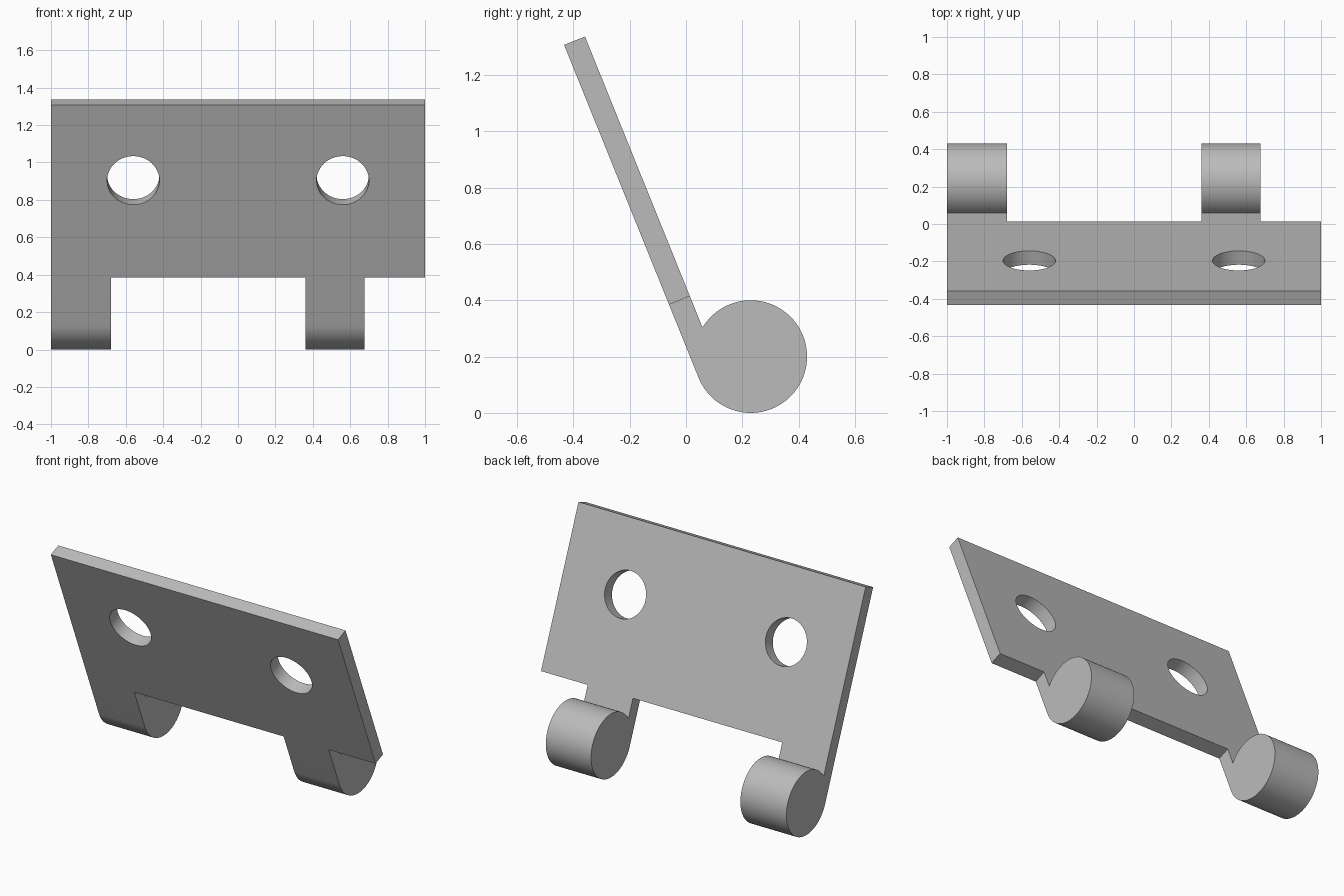
import bpy, bmesh, math
from mathutils import Vector, Matrix

cube = bpy.data.objects.get("Cube")
if cube:
    bpy.data.objects.remove(cube)

# Shared dimensions: barrel axis, barrel radius, plate thickness, plate tilt
CENTRE = Vector((0, 0.23, 0.2))
RADIUS, THICK = 0.2, 0.08
TILT = math.radians(22)
UP = Vector((0, -math.sin(TILT), math.cos(TILT)))
BACK = Vector((0, math.cos(TILT), math.sin(TILT)))
STEP, TOP = 0.28, 1.275      # distances along the plate from the barrel axis

steel = bpy.data.materials.new("steel grey")
steel.use_nodes = True
GREY = (0.5, 0.5, 0.5, 1)
steel.diffuse_color = GREY
steel.node_tree.nodes["Principled BSDF"].inputs["Base Color"].default_value = GREY


def point(x, up, back):
    """Point in the tilted frame of the plate, measured from the barrel axis."""
    return Vector((x, 0, 0)) + CENTRE + UP * up + BACK * back


def extrude_profile(name, profile, x0, x1):
    """Extrude an (up, back) outline along x."""
    bm = bmesh.new()
    face = bm.faces.new([bm.verts.new(point(x0, u, b)) for u, b in profile])
    moved = bmesh.ops.extrude_face_region(bm, geom=[face])["geom"]
    bmesh.ops.translate(bm, vec=(x1 - x0, 0, 0),
                        verts=[v for v in moved if isinstance(v, bmesh.types.BMVert)])
    bmesh.ops.recalc_face_normals(bm, faces=bm.faces)
    mesh = bpy.data.meshes.new(name)
    bm.to_mesh(mesh)
    bm.free()
    obj = bpy.data.objects.new(name, mesh)
    bpy.context.collection.objects.link(obj)
    mesh.materials.append(steel)
    return obj


def smooth(obj):
    bpy.ops.object.select_all(action="DESELECT")
    obj.select_set(True)
    bpy.context.view_layer.objects.active = obj
    bpy.ops.object.shade_smooth_by_angle(angle=math.radians(30))


# Tilted plate
front, rear = -RADIUS, THICK - RADIUS
plate = extrude_profile("hinge_plate", [(STEP, front), (TOP, front), (TOP, rear), (STEP, rear)], -1, 1)

# Two screw holes drilled square to the plate
for side in (-1, 1):
    bpy.ops.mesh.primitive_cylinder_add(
        vertices=64, radius=0.14, depth=0.4,
        location=point(side * 0.56, 0.84, (front + rear) / 2),
        rotation=BACK.to_track_quat("Z", "Y").to_euler())
    cutter = bpy.context.object
    cutter.name = "hole_cutter"
    cutter.data.materials.append(steel)
    bpy.context.view_layer.objects.active = plate
    drill = plate.modifiers.new("screw_hole", "BOOLEAN")
    drill.object, drill.operation, drill.solver = cutter, "DIFFERENCE", "EXACT"
    bpy.ops.object.modifier_apply(modifier=drill.name)
    bpy.data.objects.remove(cutter)
smooth(plate)

# Knuckles: a strap tangent to a solid barrel, as one outline
notch = math.acos(-rear / RADIUS)            # where the strap's rear meets the barrel
start, end = math.pi - notch, -math.pi
arc = [start + (end - start) * i / 72 for i in range(73)]
outline = [(STEP, front), (STEP, rear)]
outline += [(RADIUS * math.sin(a), RADIUS * math.cos(a)) for a in arc]
for name, x0, x1 in (("right_knuckle", -1, -0.68), ("left_knuckle", 0.36, 0.675)):
    smooth(extrude_profile(name, outline, x0, x1))
